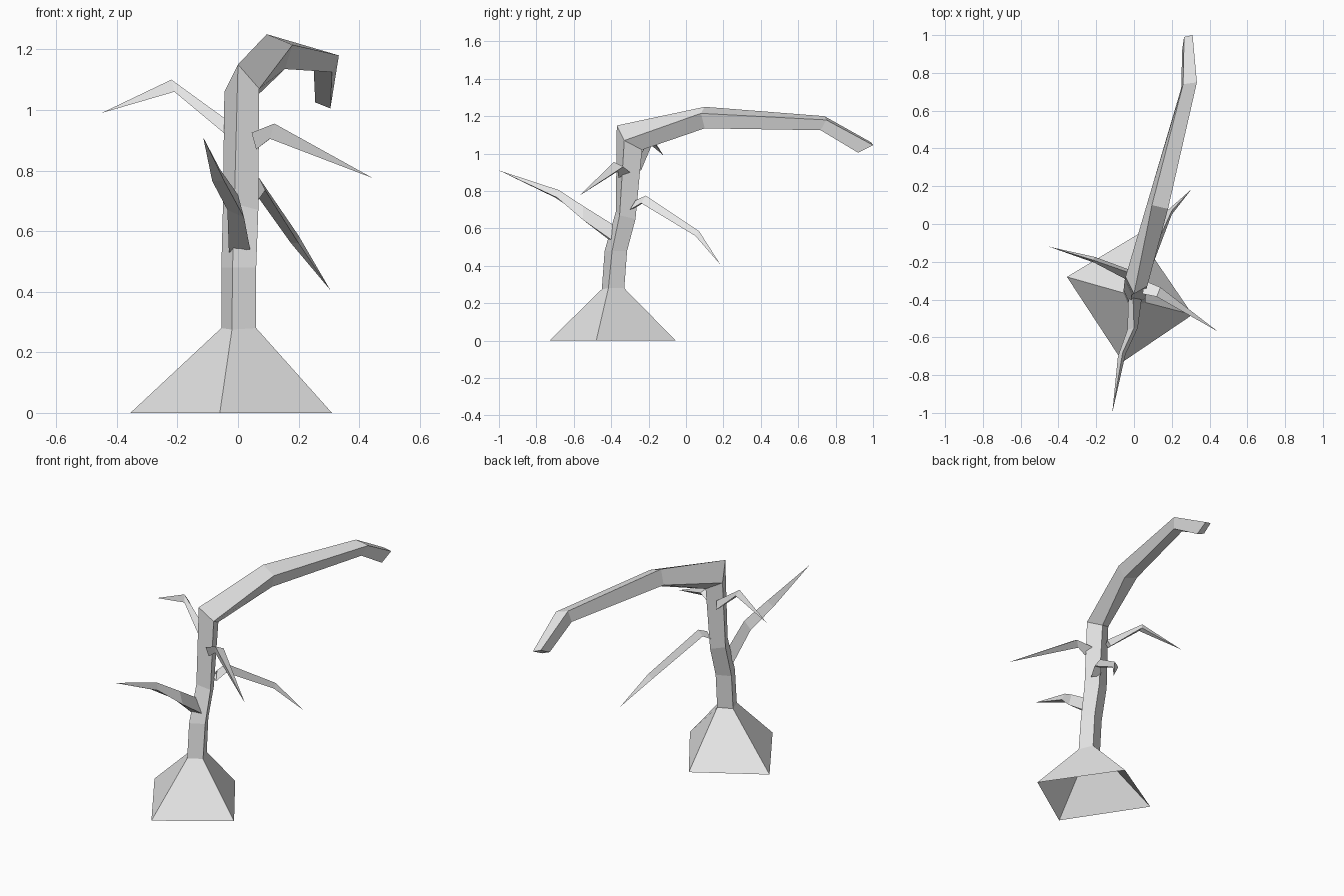
import bpy
import bmesh

bark = bpy.data.materials.new("grey bark")
bark.diffuse_color = (0.8, 0.8, 0.8, 1)


def loft(name, rings, tip=None, cap=False):
    """Skin a row of equal rings; close with a pointed tip or a flat cap."""
    bm = bmesh.new()
    rows = [[bm.verts.new(p) for p in ring] for ring in rings]
    n = len(rows[0])
    for a, b in zip(rows, rows[1:]):
        for i in range(n):
            j = (i + 1) % n
            bm.faces.new((a[i], a[j], b[j], b[i]))
    if tip:
        end = bm.verts.new(tip)
        for i in range(n):
            bm.faces.new((rows[-1][i], rows[-1][(i + 1) % n], end))
    if cap:
        bm.faces.new(rows[-1])
    bmesh.ops.recalc_face_normals(bm, faces=bm.faces)
    me = bpy.data.meshes.new(name)
    bm.to_mesh(me)
    bm.free()
    me.materials.append(bark)
    ob = bpy.data.objects.new(name, me)
    bpy.context.collection.objects.link(ob)
    return ob


# Flared root, square trunk and overhanging bough (front, right, back, left corners)
loft("trunk", [
    [(-.06, -.73, 0), (.31, -.48, 0), (.02, -.055, 0), (-.355, -.28, 0)],
    [(-.02, -.45, .275), (.06, -.415, .28), (.025, -.33, .28), (-.055, -.365, .28)],
    [(-.018, -.435, .48), (.06, -.395, .48), (.025, -.315, .48), (-.055, -.35, .48)],
    [(-.012, -.375, .69), (.067, -.355, .67), (.03, -.27, .65), (-.05, -.30, .67)],
    [(0, -.37, 1.15), (.07, -.33, 1.07), (.035, -.235, 1.02), (-.045, -.28, 1.06)],
    [(.095, .10, 1.25), (.18, .08, 1.215), (.155, .10, 1.135), (.07, .11, 1.165)],
    [(.26, .74, 1.20), (.333, .75, 1.18), (.31, .72, 1.125), (.25, .72, 1.13)],
    [(.265, .99, 1.06), (.31, 1.0, 1.045), (.305, .92, 1.005), (.255, .92, 1.025)],
], cap=True)

# Three-sided branches tapering to points
loft("front_branch", [
    [(-.03, -.40, .53), (.04, -.40, .54), (-.005, -.39, .62)],
    [(-.035, -.56, .67), (.02, -.55, .645), (0, -.55, .72)],
    [(-.085, -.70, .765), (-.045, -.69, .765), (-.06, -.68, .805)],
], tip=(-.115, -1.0, .91))

loft("left_branch", [
    [(-.02, -.26, .955), (-.03, -.30, .91), (-.03, -.24, .91)],
    [(-.22, -.19, 1.10), (-.21, -.205, 1.06), (-.205, -.175, 1.065)],
], tip=(-.45, -.12, .99))

loft("right_branch", [
    [(.045, -.37, .925), (.06, -.36, .87), (.055, -.30, .90)],
    [(.12, -.385, .955), (.105, -.365, .905), (.14, -.335, .93)],
], tip=(.445, -.57, .775))

loft("back_branch", [
    [(.05, -.27, .75), (.065, -.30, .70), (.02, -.27, .71)],
    [(.07, -.215, .775), (.09, -.24, .735), (.05, -.23, .735)],
    [(.20, .07, .585), (.20, .05, .56), (.175, .07, .56)],
], tip=(.305, .185, .405))
